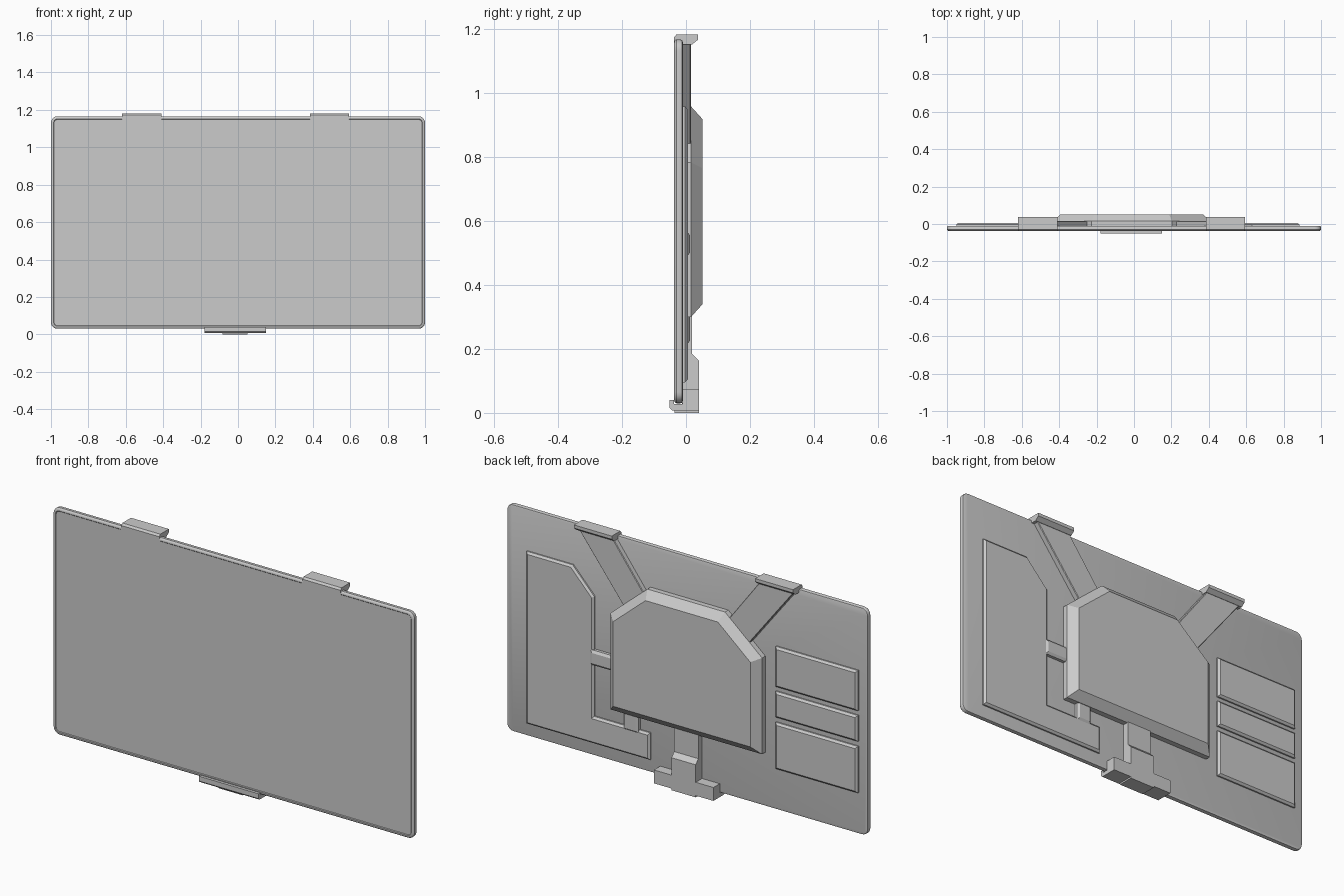
import bpy, bmesh, math
from mathutils import Vector

if "Cube" in bpy.data.objects:
    bpy.data.objects.remove(bpy.data.objects["Cube"])

CX = -0.0125          # symmetry line of the bracket


def make(name, rings):
    """Skin a stack of equal-length closed rings and cap both ends."""
    bm = bmesh.new()
    vr = [[bm.verts.new(p) for p in r] for r in rings]
    n = len(vr[0])
    for a, b in zip(vr, vr[1:]):
        for i in range(n):
            j = (i + 1) % n
            bm.faces.new((a[i], a[j], b[j], b[i]))
    bm.faces.new(vr[0])
    bm.faces.new(vr[-1][::-1])
    bmesh.ops.recalc_face_normals(bm, faces=bm.faces)
    me = bpy.data.meshes.new(name)
    bm.to_mesh(me)
    bm.free()
    ob = bpy.data.objects.new(name, me)
    bpy.context.collection.objects.link(ob)
    return ob


def inset(poly, d):
    """Mitred inward offset of a counter-clockwise polygon."""
    out = []
    n = len(poly)
    for i in range(n):
        p0, p, p1 = (Vector(poly[k % n]) for k in (i - 1, i, i + 1))
        e0, e1 = (p - p0).normalized(), (p1 - p).normalized()
        n0, n1 = Vector((-e0.y, e0.x)), Vector((-e1.y, e1.x))
        out.append(p + (n0 + n1) * d / (1 + n0.dot(n1)))
    return out


def plate(name, poly, steps):
    """Loft an xz outline through (inset, y) steps."""
    return make(name, [[(q[0], y, q[1]) for q in inset(poly, d)] for d, y in steps])


def rect(x0, x1, z0, z1):
    return [(x0, z0), (x1, z0), (x1, z1), (x0, z1)]


def bar(name, prof, x0, x1):
    """Extrude a yz profile along x."""
    return make(name, [[(x, y, z) for y, z in prof] for x in (x0, x1)])


# Screen panel: rounded outline, soft rim, slightly recessed screen
r, x1, z0, z1 = 0.035, 1.0, 0.03, 1.166
outline = []
for k, (cx, cz) in enumerate([(x1 - r, z1 - r), (-x1 + r, z1 - r),
                              (-x1 + r, z0 + r), (x1 - r, z0 + r)]):
    for s in range(7):
        a = math.radians(90 * k + 15 * s)
        outline.append((cx + r * math.cos(a), cz + r * math.sin(a)))
panel = plate("screen_panel", outline,
              [(0.008, -0.010), (0.002, -0.012), (0, -0.017), (0, -0.030),
               (0.004, -0.035), (0.009, -0.037), (0.014, -0.037), (0.017, -0.034)])
bpy.context.view_layer.objects.active = panel
panel.select_set(True)
bpy.ops.object.shade_smooth_by_angle(angle=math.radians(30))

# Thin raised plates on the back
thin = [(0, -0.012), (0, -0.003), (0.01, 0.006)]
plate("side_plate", [(0.2, 0.095), (0.885, 0.095), (0.885, 0.957), (0.63, 0.957),
                     (0.51, 0.83), (0.51, 0.23), (0.2, 0.23)], thin)
for i, (a, b) in enumerate([(0.648, 0.85), (0.495, 0.625), (0.237, 0.47)]):
    plate(f"small_plate_{i + 1}", rect(-0.95, -0.495, a, b), thin)

# Central housing with chamfered top corners and sloped rim
half = [(0.42, 0.3), (0.42, 0.782), (0.215, 0.957)]
house = [(CX + x, z) for x, z in half] + [(CX - x, z) for x, z in half[::-1]]
plate("rear_housing", house, [(0, -0.012), (0, 0.016), (0.04, 0.052)])

# Cable ducts joining the housing and the side plate
duct = [(0, -0.012), (0, 0.005), (0.012, 0.013)]
plate("duct_side", rect(0.35, 0.525, 0.49, 0.565), duct)
plate("duct_lower", rect(0.26, 0.34, 0.215, 0.34), duct)

# Upper arms and clips, mirrored about the bracket line
arm = [(0.600, 1.16), (0.408, 1.16), (0.205, 0.89), (0.335, 0.82)]
clip = [(-0.038, 1.150), (-0.038, 1.172), (-0.030, 1.182), (0.038, 1.182),
        (0.038, 1.166), (0.018, 1.150), (-0.012, 1.150), (-0.012, 1.164),
        (-0.034, 1.164), (-0.034, 1.150)]
for side, s in (("left", -1), ("right", 1)):
    pts = [(CX + s * x, z) for x, z in arm]
    if s < 0:
        pts.reverse()
    plate(f"arm_{side}", pts, [(0, -0.012), (0, 0.013), (0.003, 0.016)])
    bar(f"top_clip_{side}", clip, *sorted((CX + s * 0.397, CX + s * 0.607)))

# Lower stem, stepping outwards, reaching the ground
bar("lower_stem", [(-0.012, 0.32), (0.019, 0.32), (0.019, 0.185), (0.041, 0.163),
                   (0.041, 0.0), (-0.036, 0.0), (-0.036, 0.02), (-0.012, 0.02)],
    -0.082, 0.052)

# Bottom clip hooking under and in front of the panel
bar("bottom_clip", [(-0.038, 0.040), (-0.052, 0.040), (-0.052, 0.016), (-0.044, 0.008),
                    (0.040, 0.008), (0.040, 0.075), (-0.011, 0.075), (-0.011, 0.028),
                    (-0.038, 0.028)], -0.18, 0.15)
